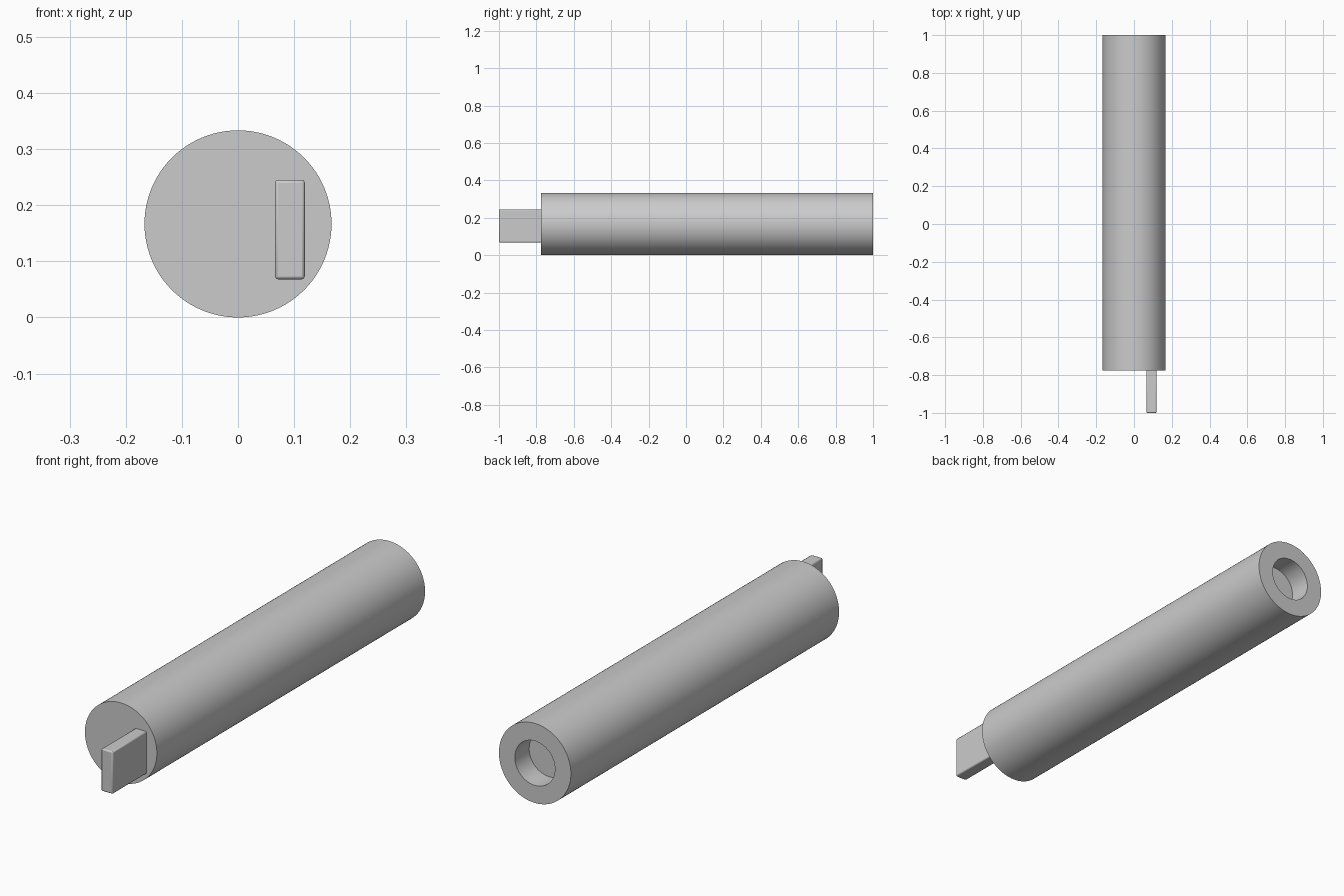
import bpy, bmesh
from math import cos, sin, tau

if "Cube" in bpy.data.objects:
    bpy.data.objects.remove(bpy.data.objects["Cube"])

R, HOLE, SIDES = 0.1667, 0.093, 96
FRONT, BACK, DEPTH = -0.775, 1.0, 0.095


def finish(name, bm):
    bmesh.ops.recalc_face_normals(bm, faces=bm.faces)
    mesh = bpy.data.meshes.new(name)
    bm.to_mesh(mesh)
    bm.free()
    ob = bpy.data.objects.new(name, mesh)
    bpy.context.collection.objects.link(ob)
    bpy.context.view_layer.objects.active = ob
    bpy.ops.object.select_all(action='DESELECT')
    ob.select_set(True)
    return ob


# Round barrel with a blind socket in its back end
bm = bmesh.new()
profile = [(R, FRONT), (R, BACK), (HOLE, BACK), (HOLE, BACK - DEPTH)]
rings = [[bm.verts.new((r * cos(tau * i / SIDES), y, R + r * sin(tau * i / SIDES)))
          for i in range(SIDES)] for r, y in profile]
for a, b in zip(rings, rings[1:]):
    for i in range(SIDES):
        j = (i + 1) % SIDES
        bm.faces.new((a[i], a[j], b[j], b[i]))
bm.faces.new(rings[0])
bm.faces.new(rings[-1])
finish("barrel", bm)
bpy.ops.object.shade_smooth_by_angle()

# Flat offset tab on the front end, with softened edges
lo, hi = (0.066, -1.0, 0.068), (0.119, FRONT + 0.008, 0.245)
bm = bmesh.new()
bmesh.ops.create_cube(bm, size=1)
for v in bm.verts:
    v.co = [(l + h) / 2 + c * (h - l) for l, h, c in zip(lo, hi, v.co)]
tab = finish("front_tab", bm)
bevel = tab.modifiers.new("soft_edges", 'BEVEL')
bevel.width = 0.005
bevel.segments = 2
bpy.ops.object.shade_smooth_by_angle()
